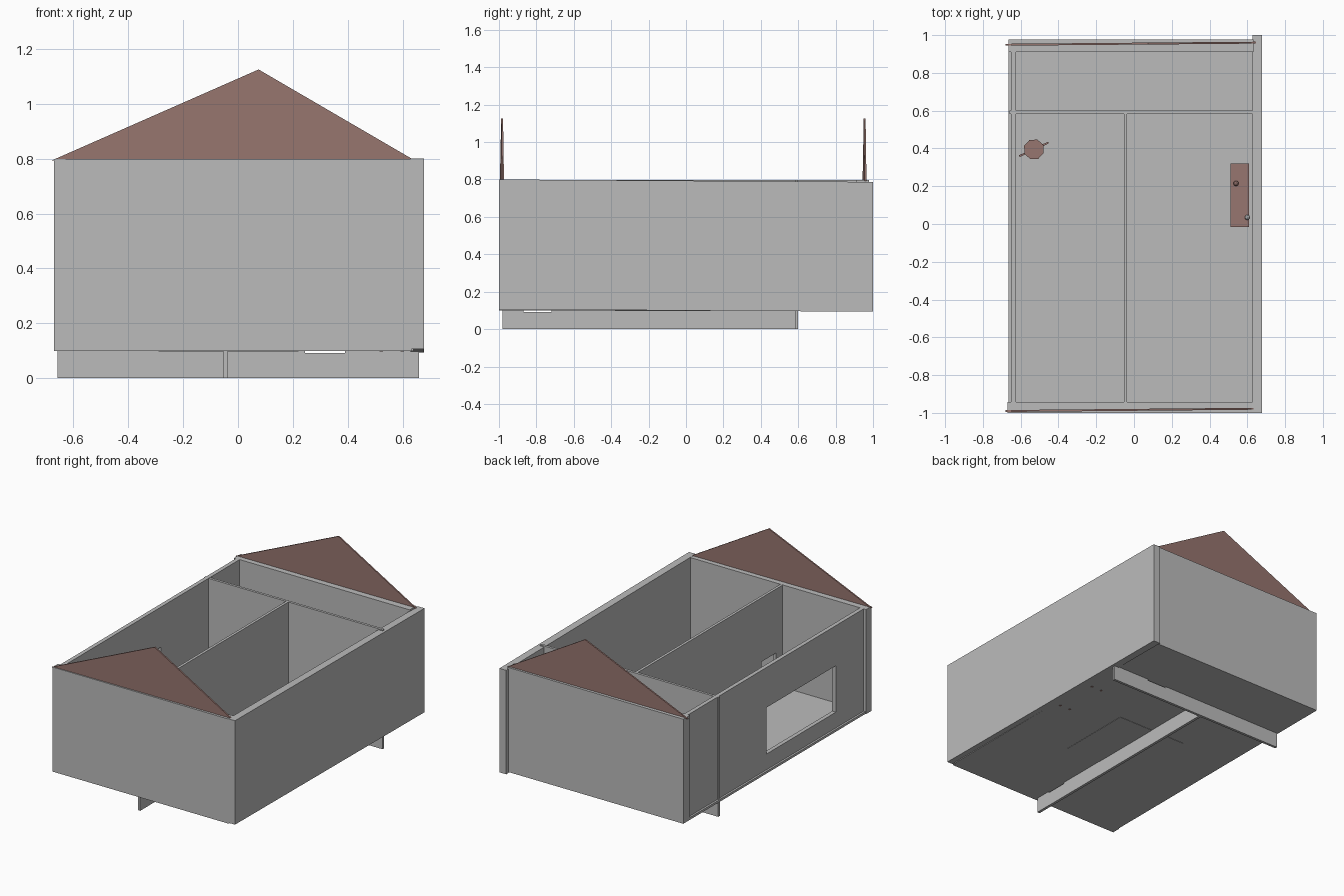
import bpy, bmesh, math
from mathutils import Matrix

if "Cube" in bpy.data.objects:
    bpy.data.objects.remove(bpy.data.objects["Cube"])


def material(name, rgb):
    m = bpy.data.materials.new(name)
    m.diffuse_color = (*rgb, 1)
    m.use_nodes = True
    m.node_tree.nodes["Principled BSDF"].inputs["Base Color"].default_value = m.diffuse_color
    return m


GREY = material("plain grey", (0.5, 0.5, 0.5))
BROWN = material("dusty brown", (0.31, 0.18, 0.16))


def finish(name, bm, mat):
    bmesh.ops.recalc_face_normals(bm, faces=bm.faces)
    me = bpy.data.meshes.new(name)
    bm.to_mesh(me)
    bm.free()
    me.materials.append(mat)
    ob = bpy.data.objects.new(name, me)
    bpy.context.collection.objects.link(ob)
    return ob


def add_box(bm, x0, x1, y0, y1, z0, z1):
    mat = Matrix.Translation(((x0 + x1) / 2, (y0 + y1) / 2, (z0 + z1) / 2)) \
        @ Matrix.Diagonal((x1 - x0, y1 - y0, z1 - z0, 1))
    return bmesh.ops.create_cube(bm, size=1, matrix=mat)["verts"]


def box(name, *size, mat=GREY):
    bm = bmesh.new()
    add_box(bm, *size)
    return finish(name, bm, mat)


def panel(name, axis, at, span, z, hole):
    """Upright slab along an axis with one rectangular opening cut through it."""
    (a0, a1), (z0, z1), (h0, h1, b, t) = span, z, hole
    outer = [(a0, z0), (a1, z0), (a1, z1), (a0, z1)]
    inner = [(h0, b), (h1, b), (h1, t), (h0, t)]
    bm = bmesh.new()

    def ring(pts, d):
        return [bm.verts.new((d, a, h) if axis == "y" else (a, d, h)) for a, h in pts]

    o0, i0, o1, i1 = ring(outer, at[0]), ring(inner, at[0]), ring(outer, at[1]), ring(inner, at[1])
    for p, q in ((o0, i0), (o1, i1), (o0, o1), (i0, i1)):
        for k in range(4):
            n = (k + 1) % 4
            bm.faces.new((p[k], p[n], q[n], q[k]))
    return finish(name, bm, GREY)


# floor and the flush mat under it
box("floor", -0.665, 0.64, -0.975, 0.965, 0.10, 0.115)
box("floor_mat", -0.29, 0.22, -0.38, 0.13, 0.098, 0.114)

# outer walls
box("front_wall", -0.67, 0.632, -1.0, -0.943, 0.10, 0.798)
box("back_wall", -0.665, 0.632, 0.91, 0.978, 0.10, 0.798)
panel("left_wall", "y", (-0.652, -0.625), (-0.945, 0.915), (0.10, 0.798),
      (-0.65, 0.08, 0.22, 0.53))
right_wall = box("right_wall", 0.628, 0.678, -1.0, 1.0, 0.106, 0.80)
for v in right_wall.data.vertices:      # the wall sags slightly to the back
    v.co.z -= 0.0065 * (v.co.y + 1)

# interior partitions with door openings, reaching the ground
panel("long_partition", "y", (-0.054, -0.036), (-0.98, 0.59), (0.0, 0.797),
      (-0.87, -0.72, 0.092, 0.37))
panel("cross_partition", "x", (0.583, 0.600), (-0.658, 0.66), (0.0, 0.797),
      (0.245, 0.39, 0.092, 0.37))

# gables, slightly turned
for name, y0, y1 in (("front_gable", -0.990, -0.978), ("back_gable", 0.949, 0.960)):
    bm = bmesh.new()
    pts = [(-0.68, 0.793), (0.645, 0.793), (0.075, 1.125)]
    sides = [[bm.verts.new((x, y0 + (y1 - y0) * (x + 0.68) / 1.325 + d, z)) for x, z in pts]
             for d in (-0.005, 0.005)]
    for s in sides:
        bm.faces.new(s)
    for k in range(3):
        n = (k + 1) % 3
        bm.faces.new((sides[0][k], sides[0][n], sides[1][n], sides[1][k]))
    finish(name, bm, BROWN)

# side table
bm = bmesh.new()
add_box(bm, 0.51, 0.61, -0.015, 0.32, 0.28, 0.30)
for x in (0.522, 0.598):
    for y in (0.0, 0.305):
        add_box(bm, x - 0.006, x + 0.006, y - 0.006, y + 0.006, 0.097, 0.285)
finish("side_table", bm, BROWN)

# small round things on the table
for name, x, y, mat in (("table_knob", 0.54, 0.215, BROWN), ("table_ball", 0.60, 0.035, GREY)):
    bm = bmesh.new()
    bmesh.ops.create_icosphere(bm, subdivisions=2, radius=0.014,
                               matrix=Matrix.Translation((x, y, 0.312)))
    finish(name, bm, mat)

# eight-sided pot with two thin handles
turn = Matrix.Translation((-0.53, 0.395, 0.0)) @ Matrix.Rotation(math.radians(25), 4, "Z")
bm = bmesh.new()
bmesh.ops.create_cone(bm, cap_ends=True, segments=8, radius1=0.04, radius2=0.055, depth=0.10,
                      matrix=Matrix.Translation((0, 0, 0.165)))
for s in (-1, 1):
    add_box(bm, min(s * 0.045, s * 0.085), max(s * 0.045, s * 0.085), -0.005, 0.005, 0.19, 0.20)
bm.transform(turn)
finish("pot", bm, BROWN)
